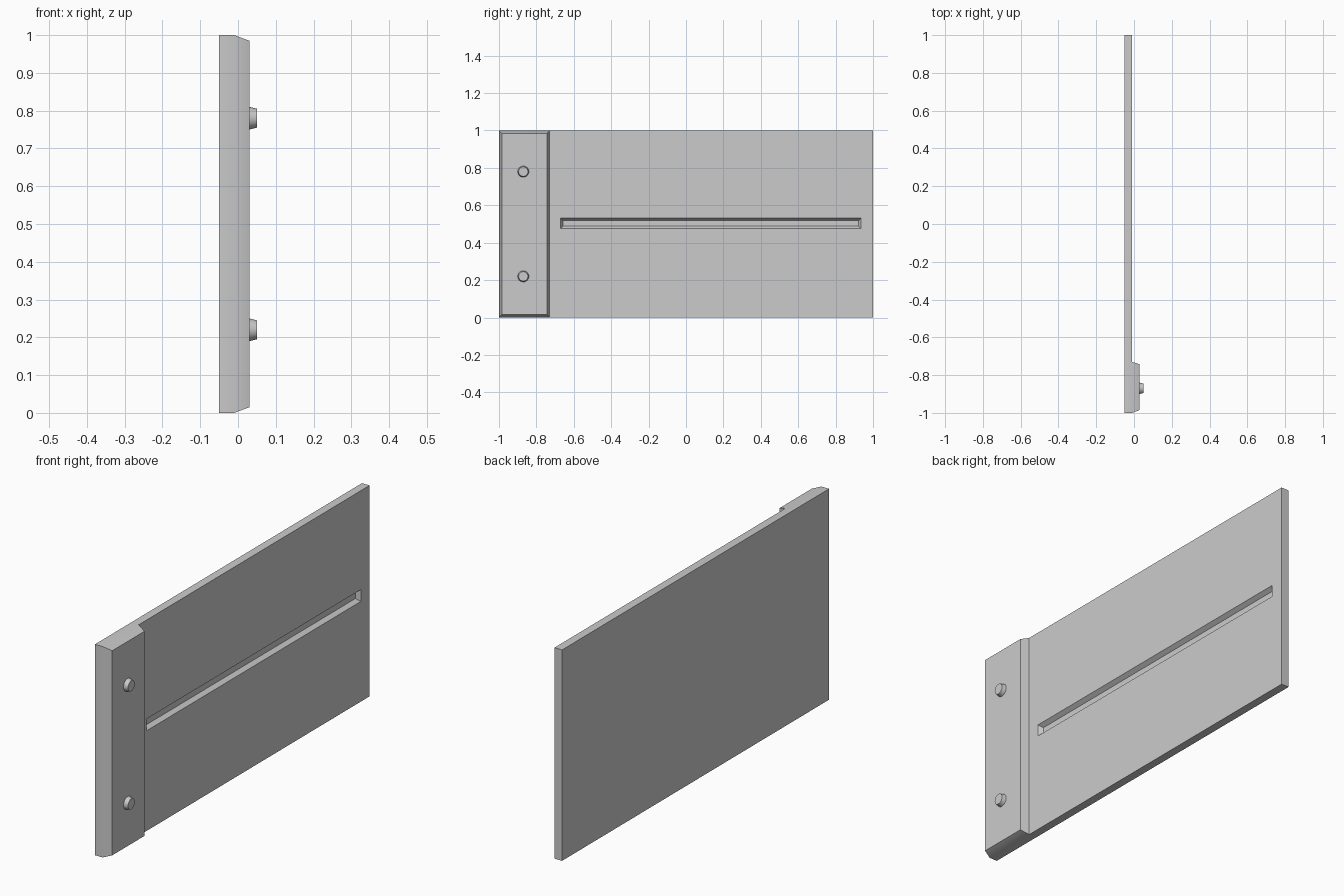
import bpy, bmesh, math

if "Cube" in bpy.data.objects:
    bpy.data.objects.remove(bpy.data.objects["Cube"])


def ring(bm, x, y0, y1, z0, z1):
    return [bm.verts.new((x, y, z)) for y, z in ((y0, z0), (y1, z0), (y1, z1), (y0, z1))]


def bridge(bm, a, b):
    for i in range(4):
        j = (i + 1) % 4
        bm.faces.new((a[i], a[j], b[j], b[i]))


def smooth(obj):
    bpy.ops.object.select_all(action='DESELECT')
    obj.select_set(True)
    bpy.context.view_layer.objects.active = obj
    bpy.ops.object.shade_smooth_by_angle(angle=math.radians(30))


# Panel with bevelled mounting block and recessed slot
bm = bmesh.new()
back = ring(bm, -0.05, -1, 1, 0, 1)
block = ring(bm, -0.01, -1, -0.73, 0, 1)
block_top = ring(bm, 0.03, -0.985, -0.743, 0.015, 0.985)
far_low = bm.verts.new((-0.01, 1, 0))
far_high = bm.verts.new((-0.01, 1, 1))
front = [block[1], far_low, far_high, block[2]]
slot = ring(bm, -0.01, -0.67, 0.935, 0.475, 0.531)
slot_floor = ring(bm, -0.03, -0.657, 0.922, 0.488, 0.518)

bridge(bm, block, block_top)
bridge(bm, front, slot)
bridge(bm, slot, slot_floor)
for face in (
    back, block_top, slot_floor,
    (back[0], back[1], far_low, block[1], block[0]),
    (back[3], back[2], far_high, block[2], block[3]),
    (back[0], back[3], block[3], block[0]),
    (back[1], back[2], far_high, far_low),
):
    bm.faces.new(face)
bmesh.ops.recalc_face_normals(bm, faces=bm.faces)
mesh = bpy.data.meshes.new("panel")
bm.to_mesh(mesh)
bm.free()
panel = bpy.data.objects.new("panel", mesh)
bpy.context.collection.objects.link(panel)
smooth(panel)

# Tapered pegs on the mounting block
for name, z in (("lower_peg", 0.22), ("upper_peg", 0.78)):
    bpy.ops.mesh.primitive_cone_add(vertices=32, radius1=0.03, radius2=0.025, depth=0.02,
                                    location=(0.04, -0.87, z), rotation=(0, math.pi / 2, 0))
    peg = bpy.context.object
    peg.name = name
    smooth(peg)
